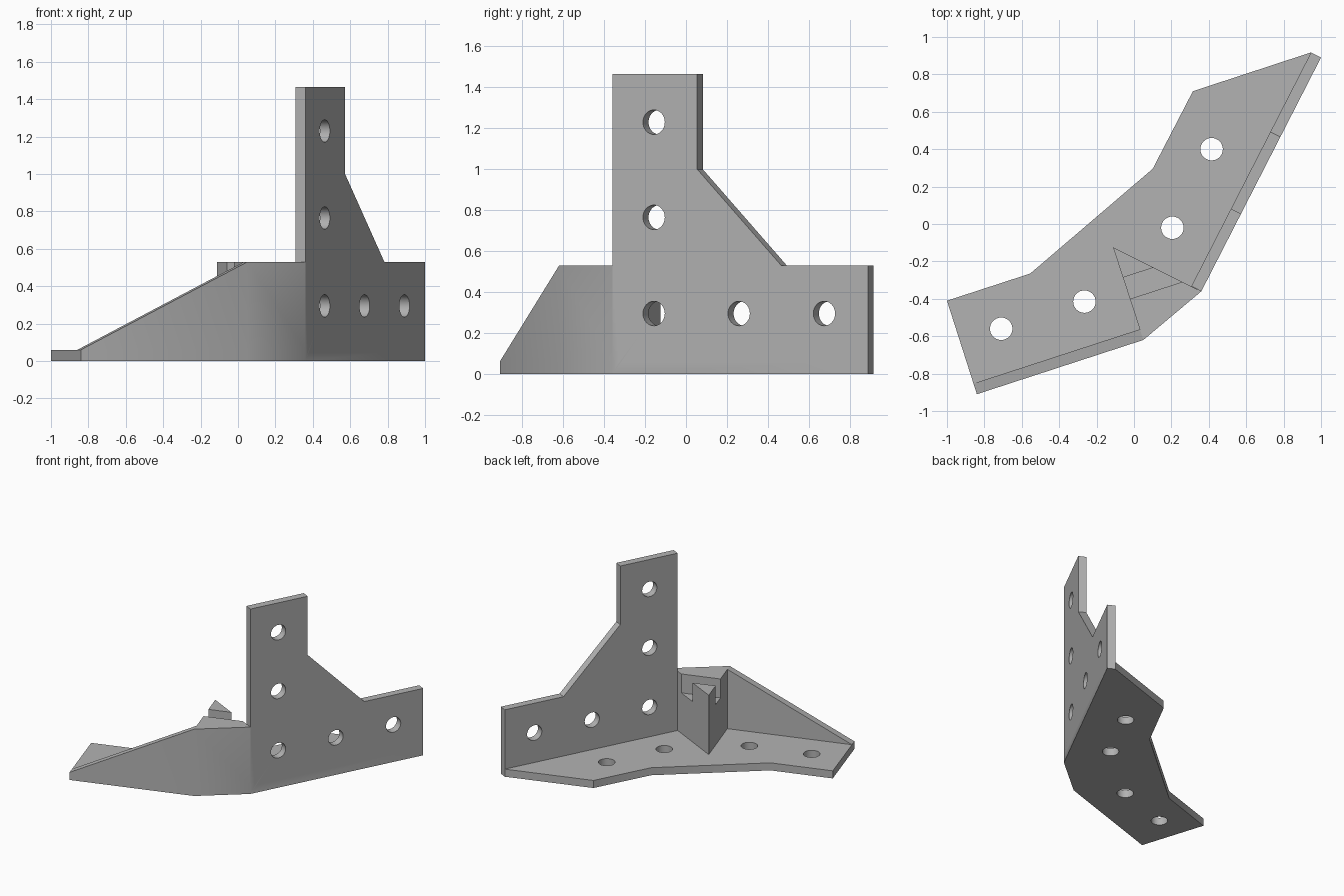
import bpy, bmesh
from math import radians
from mathutils import Vector

old = bpy.data.objects.get("Cube")
if old:
    bpy.data.objects.remove(old, do_unlink=True)

T = 0.06       # sheet thickness
H = 0.53       # wall height
R = 0.06       # bolt hole radius
UP = Vector((0, 0, 1))

grey = bpy.data.materials.new("plain grey")
grey.use_nodes = True
colour = (0.45, 0.45, 0.45, 1)
grey.diffuse_color = colour
grey.node_tree.nodes["Principled BSDF"].inputs["Base Color"].default_value = colour


def make_object(name, bm):
    bmesh.ops.recalc_face_normals(bm, faces=bm.faces)
    mesh = bpy.data.meshes.new(name)
    bm.to_mesh(mesh)
    bm.free()
    mesh.materials.append(grey)
    obj = bpy.data.objects.new(name, mesh)
    bpy.context.collection.objects.link(obj)
    return obj


def prism(name, points, push):
    """Solid made by pushing a flat outline along a vector."""
    bm = bmesh.new()
    face = bm.faces.new([bm.verts.new(p) for p in points])
    made = bmesh.ops.extrude_face_region(bm, geom=[face])["geom"]
    moved = [g for g in made if isinstance(g, bmesh.types.BMVert)]
    bmesh.ops.translate(bm, verts=moved, vec=push)
    return make_object(name, bm)


def combine(target, tool, operation):
    mod = target.modifiers.new(operation.lower(), "BOOLEAN")
    mod.operation, mod.solver, mod.object = operation, "EXACT", tool
    bpy.context.view_layer.objects.active = target
    bpy.ops.object.modifier_apply(modifier=mod.name)
    bpy.data.objects.remove(tool, do_unlink=True)


def drill(target, centre, axis):
    bm = bmesh.new()
    bmesh.ops.create_cone(bm, cap_ends=True, segments=32, radius1=R, radius2=R, depth=4 * T)
    bmesh.ops.rotate(bm, verts=bm.verts, matrix=axis.to_track_quat("Z", "Y").to_matrix())
    bmesh.ops.translate(bm, verts=bm.verts, vec=centre)
    combine(target, make_object("hole_cutter", bm), "DIFFERENCE")


# Main corners on the ground and the directions of the two walls
wing_end = Vector((-0.84, -0.91, 0))
wing_root = Vector((0.05, -0.62, 0))
plate_root = Vector((0.36, -0.36, 0))
plate_end = Vector((1.0, 0.89, 0))
along_wing = (wing_end - wing_root).normalized()
along_plate = (plate_end - plate_root).normalized()
wing_in = along_wing.cross(UP)
plate_in = UP.cross(along_plate)
plate_len = (plate_end - plate_root).length

# Base plate
back = [(0.315, 0.71, 0), (0.10, 0.295, 0), (-0.555, -0.265, 0), (-1.0, -0.41, 0)]
base = prism("corner_bracket",
             [wing_end, wing_root, plate_root, plate_end, plate_end + plate_in * T] + back, UP * T)
for x, y in [(-0.71, -0.56), (-0.265, -0.415), (0.205, -0.02), (0.415, 0.40)]:
    drill(base, Vector((x, y, T / 2)), UP)

# Tall side plate with stepped profile and two rows of holes
profile = [(0, 0), (plate_len, 0), (plate_len, H), (0.927, H),
           (0.466, 1.0), (0.466, 1.465), (0, 1.465)]
plate = prism("side_plate", [plate_root + along_plate * s + UP * z for s, z in profile], plate_in * T)
for s, z in [(0.228, 0.295), (0.228, 0.765), (0.228, 1.23), (0.695, 0.295), (1.163, 0.295)]:
    drill(plate, plate_root + along_plate * s + UP * z + plate_in * T / 2, plate_in)

# Sloping wing wall
wing = prism("wing_wall", [wing_end, wing_root, wing_root + UP * H, wing_end + UP * T], wing_in * T)

# Corner block with a slot across its top
block = prism("corner_block", [wing_root, plate_root, (-0.112, -0.125, 0)], UP * H)
slot_a = Vector((-0.055, -0.285, H - 0.15)) + along_wing * 0.3
slot_b = Vector((-0.02, -0.40, H - 0.15)) + along_wing * 0.3
slot = prism("slot_cutter", [slot_a, slot_b, slot_b + UP * 0.4, slot_a + UP * 0.4], along_wing * -1.0)
combine(block, slot, "DIFFERENCE")

# Join everything into one solid
for part in (plate, wing, block):
    combine(base, part, "UNION")

bpy.ops.object.select_all(action="DESELECT")
base.select_set(True)
bpy.context.view_layer.objects.active = base
bpy.ops.object.shade_smooth_by_angle(angle=radians(30))
